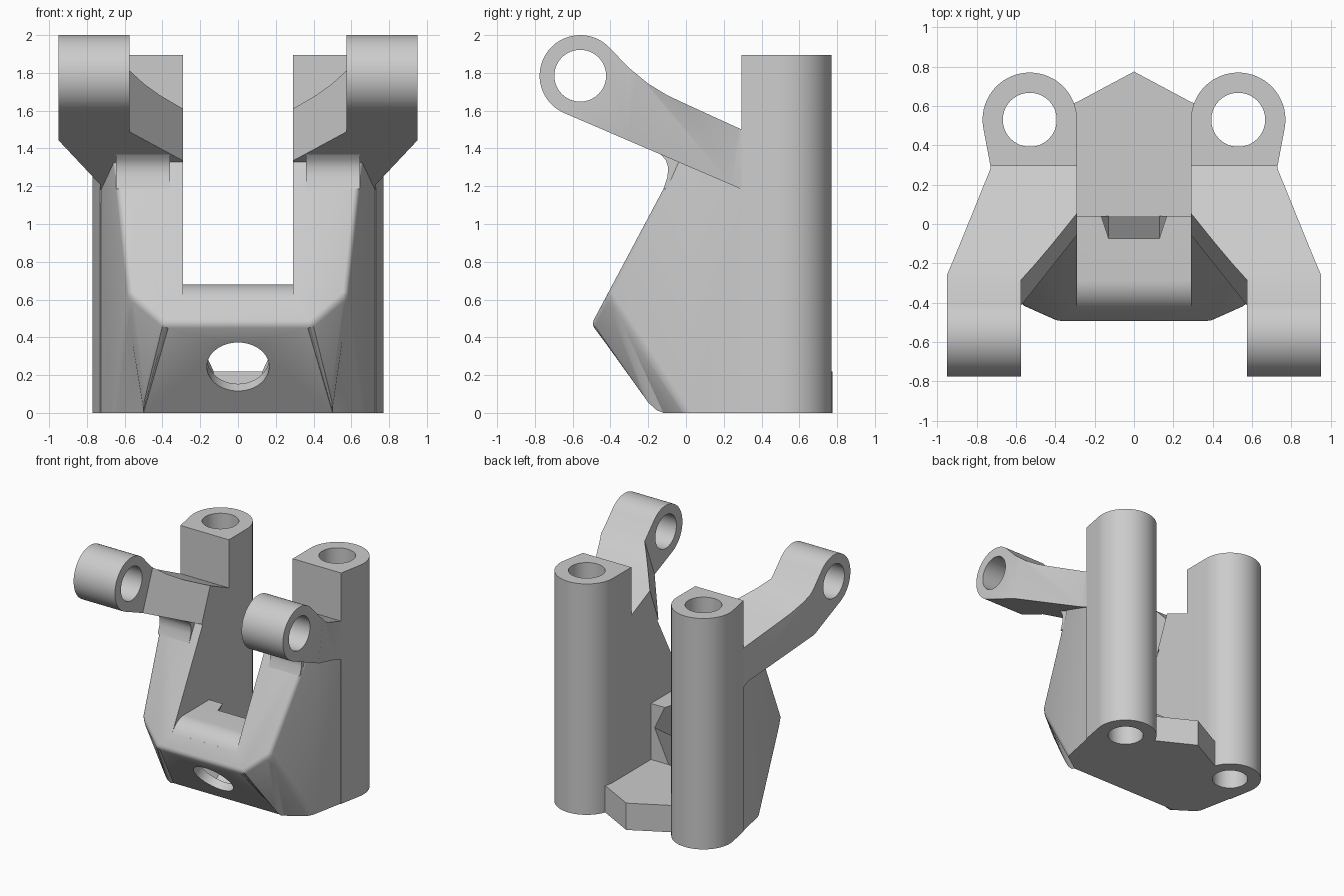
import bpy, bmesh, math
from mathutils import Vector, Matrix

if "Cube" in bpy.data.objects:
    bpy.data.objects.remove(bpy.data.objects["Cube"])

grey = bpy.data.materials.new("plain grey")
grey.use_nodes = True
GREY = (0.6, 0.6, 0.6, 1)
grey.diffuse_color = GREY
grey.node_tree.nodes["Principled BSDF"].inputs["Base Color"].default_value = GREY


def finish(name, bm):
    bmesh.ops.recalc_face_normals(bm, faces=bm.faces)
    mesh = bpy.data.meshes.new(name)
    bm.to_mesh(mesh)
    bm.free()
    mesh.materials.append(grey)
    ob = bpy.data.objects.new(name, mesh)
    bpy.context.scene.collection.objects.link(ob)
    return ob


def loft(name, lower, upper):
    """Closed solid between two matching outlines."""
    bm = bmesh.new()
    a = [bm.verts.new(p) for p in lower]
    b = [bm.verts.new(p) for p in upper]
    bm.faces.new(a)
    bm.faces.new(b)
    for i in range(len(a)):
        j = (i + 1) % len(a)
        bm.faces.new((a[i], a[j], b[j], b[i]))
    return finish(name, bm)


def side_prism(name, profile, x0, x1):
    return loft(name, [(x0, y, z) for y, z in profile], [(x1, y, z) for y, z in profile])


def plan_prism(name, outline, z0, z1):
    return loft(name, [(x, y, z0) for x, y in outline], [(x, y, z1) for x, y in outline])


def rod(name, start, end, radius, sides=64):
    start, end = Vector(start), Vector(end)
    axis = (end - start).normalized()
    u = Vector((0, 1, 0)) if abs(axis.x) > 0.5 else Vector((1, 0, 0))
    w = axis.cross(u)
    ring = [radius * (u * math.cos(k * math.tau / sides) + w * math.sin(k * math.tau / sides))
            for k in range(sides)]
    return loft(name, [start + r for r in ring], [end + r for r in ring])


def combine(ob, tool, operation):
    """Apply a boolean and discard the tool."""
    mod = ob.modifiers.new("boolean", 'BOOLEAN')
    mod.operation, mod.solver, mod.object = operation, 'EXACT', tool
    bpy.context.view_layer.update()
    result = bpy.data.meshes.new_from_object(ob.evaluated_get(bpy.context.evaluated_depsgraph_get()))
    ob.modifiers.clear()
    ob.data = result
    bpy.data.objects.remove(tool)


def mirror(ob):
    ob.modifiers.new("mirror", 'MIRROR').use_mirror_merge = False


def arc(cy, cz, r, a0, a1, n):
    return [(cy + r * math.cos(math.radians(a0 + (a1 - a0) * k / n)),
             cz + r * math.sin(math.radians(a0 + (a1 - a0) * k / n))) for k in range(n + 1)]


# Faceted body with softened front creases
bm = bmesh.new()
corners = [(.5, -.18, 0), (.665, 0, 0), (.735, .35, 0), (.39, -.5, .47),
           (.58, -.415, .63), (.665, 0, 1.41), (.735, .35, 1.3)]
for x, y, z in corners:
    bm.verts.new((x, y, z))
    bm.verts.new((-x, y, z))
bmesh.ops.convex_hull(bm, input=bm.verts)
bmesh.ops.dissolve_limit(bm, angle_limit=math.radians(4), verts=bm.verts, edges=bm.edges)
creases = [e for e in bm.edges if max(v.co.y for v in e.verts) < 0.1
           and max(v.co.z for v in e.verts) > 0.1
           and min(v.co.z for v in e.verts) < 1.2]
bmesh.ops.bevel(bm, geom=creases, offset=0.025, segments=3, profile=0.5, affect='EDGES')
body = finish("body", bm)

# Central channel leaving a rounded front bridge and a floor
R = 0.17
channel = [(-1, .59)] + arc(-.286, .68 - R, R, 152, 90, 10) + [
    (.04, .68), (.04, .22), (1, .22), (1, 2.2), (-1, 2.2)]
combine(body, side_prism("channel_cutter", channel, -.29, .29), 'DIFFERENCE')

# Angled bolt hole and hexagonal nut pocket through the bridge
origin, axis = Vector((0, -.34, .23)), Vector((0, .826, .563))
combine(body, rod("bolt_cutter", origin - axis * .3, origin + axis * .2, .165), 'DIFFERENCE')
combine(body, rod("nut_cutter", origin + axis * .107, origin + axis * .95, .257, 6), 'DIFFERENCE')

# Pointed rear floor plate
plan_prism("floor_plate", [(-.32, .35), (.32, .35), (.32, .61), (.29, .62), (0, .775),
                           (-.29, .62), (-.32, .61)], 0, .22)

# Upright posts, round behind and flat in front, with a bore
flank = [(.73, .295)] + arc(.53, .53, .24, -11, 180, 40) + [(.29, .295)]
post = plan_prism("posts", flank, 0, 1.895)
combine(post, rod("bore_cutter", (.53, .53, -.1), (.53, .53, 2.1), .137), 'DIFFERENCE')
mirror(post)

# Forward arms: side profile trimmed by a leaning, splayed outline
EY, EZ, ER = -.56, 1.785, .215
top_curve = [(-.3, 1.825), (-.2, 1.743), (-.1, 1.682), (0, 1.635), (.295, 1.5), (.35, 1.47)]
profile = arc(EY, EZ, ER, 247, 40, 40) + top_curve + [(.35, 1.16)]
arm = side_prism("arms", profile, .2, 1.0)


def arm_outline(z):
    inner, outer = .4 * (z - 1.7), .15 * (z - 1.7)
    pts = [(.575, -1), (.95, -1), (.95, -.27 + outer), (.73, .31 + outer), (.73, .45),
           (.29, .45), (.29, .09 + inner), (.575, -.33 + inner)]
    return [(x, y, z) for x, y in pts]


combine(arm, loft("arm_trim", arm_outline(1.0), arm_outline(2.2)), 'INTERSECT')
combine(arm, rod("eye_cutter", (0, EY, EZ), (1.5, EY, EZ), .137), 'DIFFERENCE')
mirror(arm)

# Small fillets under the arms
fillet = side_prism("arm_fillets", [(-.12, 1.185), (-.098, 1.25), (-.094, 1.3), (-.108, 1.34),
                                    (-.14, 1.375), (.1, 1.3), (.1, 1.185)], .36, .645)
mirror(fillet)

bpy.ops.object.select_all(action='DESELECT')
for ob in (body, post, arm, fillet):
    ob.select_set(True)
bpy.context.view_layer.objects.active = body
bpy.ops.object.shade_smooth_by_angle(angle=math.radians(28))
